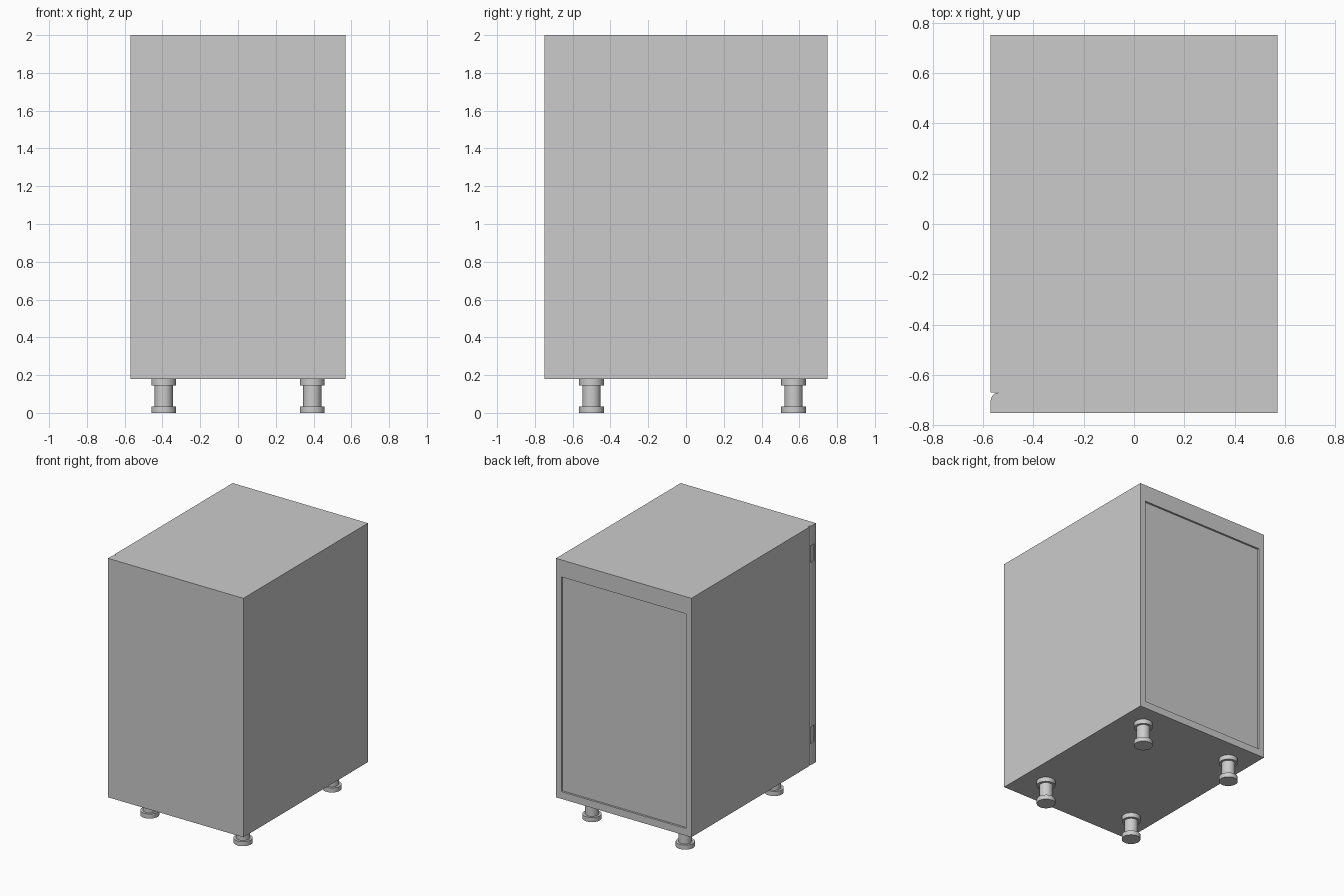
import bpy, bmesh, math

if "Cube" in bpy.data.objects:
    bpy.data.objects.remove(bpy.data.objects["Cube"])

W, DEPTH_F, DEPTH_B = 0.57, -0.75, 0.75   # half width, front and back planes
Z0, Z1, SEAM = 0.18, 2.0, -0.67           # body bottom, top, door seam


def finish(name, bm):
    bmesh.ops.recalc_face_normals(bm, faces=bm.faces)
    me = bpy.data.meshes.new(name)
    bm.to_mesh(me)
    bm.free()
    ob = bpy.data.objects.new(name, me)
    bpy.context.collection.objects.link(ob)
    return ob


def box(name, x, y, z):
    bm = bmesh.new()
    bmesh.ops.create_cube(bm, size=1)
    for v in bm.verts:
        v.co = [a + (c + 0.5) * (b - a) for c, (a, b) in zip(v.co, (x, y, z))]
    return finish(name, bm)


def cut(ob, cutter):
    cutter.hide_render = True
    mod = ob.modifiers.new("cut", 'BOOLEAN')
    mod.operation = 'DIFFERENCE'
    mod.solver = 'EXACT'
    mod.object = cutter
    bpy.context.view_layer.objects.active = ob
    bpy.ops.object.modifier_apply(modifier=mod.name)
    bpy.data.objects.remove(cutter)


def smooth(ob):
    bpy.ops.object.select_all(action='DESELECT')
    ob.select_set(True)
    bpy.context.view_layer.objects.active = ob
    bpy.ops.object.shade_smooth_by_angle(angle=math.radians(35))


# Cabinet body with a shallow recessed back panel
body = box("cabinet_body", (-W, W), (SEAM, DEPTH_B), (Z0, Z1))
cut(body, box("back_cutter", (-W + 0.045, W - 0.045), (DEPTH_B - 0.015, 0.9),
              (Z0 + 0.055, Z1 - 0.13)))

# Door slab, rounded on its hinge-side rear corner
rx, ry = 0.03, 0.038
profile = [(W, SEAM), (W, DEPTH_F), (-W, DEPTH_F)]
for i in range(9):
    a = i / 8 * math.pi / 2
    profile.append((-W + rx - rx * math.cos(a), SEAM - ry + ry * math.sin(a)))
bm = bmesh.new()
face = bm.faces.new([bm.verts.new((x, y, Z0)) for x, y in profile])
ext = bmesh.ops.extrude_face_region(bm, geom=[face])
for v in ext["geom"]:
    if isinstance(v, bmesh.types.BMVert):
        v.co.z = Z1
door = finish("door", bm)

# Hinge pockets in the door edge
for zc in (0.405, 1.785):
    cut(door, box("hinge_cutter", (-0.7, -W + 0.01), (-0.735, -0.69),
                  (zc - 0.065, zc + 0.065)))
smooth(door)

# Spool-shaped feet
foot_profile = [(0.066, 0), (0.066, 0.035), (0.048, 0.035),
                (0.048, 0.145), (0.066, 0.145), (0.066, Z0)]
SEG = 32
for yname, y in (("front", -0.5), ("back", 0.57)):
    for xname, x in (("left", -0.393), ("right", 0.393)):
        bm = bmesh.new()
        rings = [[bm.verts.new((x + r * math.cos(2 * math.pi * i / SEG),
                                y + r * math.sin(2 * math.pi * i / SEG), z))
                  for i in range(SEG)] for r, z in foot_profile]
        for lo, hi in zip(rings, rings[1:]):
            for i in range(SEG):
                j = (i + 1) % SEG
                bm.faces.new((lo[i], lo[j], hi[j], hi[i]))
        bm.faces.new(rings[0])
        bm.faces.new(rings[-1])
        smooth(finish(f"{yname}_{xname}_foot", bm))
